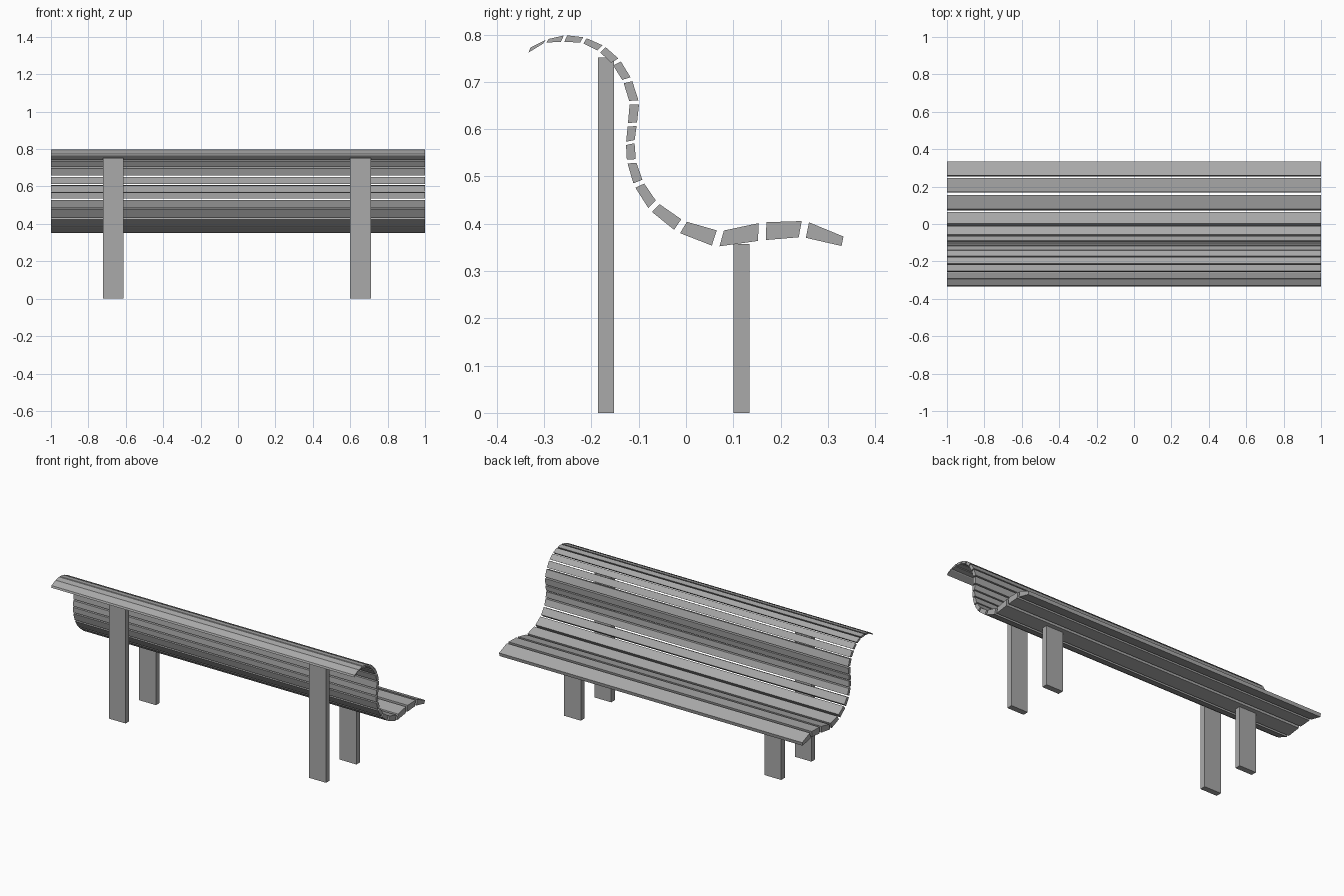
import bpy
import bmesh
from mathutils import Vector

default_cube = bpy.data.objects.get("Cube")
if default_cube:
    bpy.data.objects.remove(default_cube, do_unlink=True)

# One plain grey for the whole bench
grey = bpy.data.materials.new("grey")
grey.use_nodes = True
colour = (0.4, 0.4, 0.4, 1)
grey.diffuse_color = colour
grey.node_tree.nodes["Principled BSDF"].inputs["Base Color"].default_value = colour


def prism(name, profile, x_start, x_end):
    """Extrude a (y, z) profile along x into a flat-shaded solid."""
    bm = bmesh.new()
    face = bm.faces.new([bm.verts.new((x_start, y, z)) for y, z in profile])
    extruded = bmesh.ops.extrude_face_region(bm, geom=[face])["geom"]
    moved = [item for item in extruded if isinstance(item, bmesh.types.BMVert)]
    bmesh.ops.translate(bm, verts=moved, vec=(x_end - x_start, 0, 0))
    bmesh.ops.recalc_face_normals(bm, faces=bm.faces)
    mesh = bpy.data.meshes.new(name)
    bm.to_mesh(mesh)
    bm.free()
    mesh.materials.append(grey)
    obj = bpy.data.objects.new(name, mesh)
    bpy.context.collection.objects.link(obj)
    return obj


# Sitting side of the S-shaped section, from the curled top to the seat edge
sitting_side = [
    (-.329, .773), (-.294, .790), (-.255, .799), (-.214, .794), (-.173, .776),
    (-.140, .747), (-.115, .706), (-.099, .656), (-.104, .610), (-.109, .574),
    (-.106, .533), (-.091, .489), (-.061, .445), (-.005, .406), (.072, .384),
    (.162, .403), (.253, .406), (.333, .373)]

# Underside of the same section, joint by joint
underside = [
    (-.333, .762), (-.299, .783), (-.261, .785), (-.220, .783), (-.184, .765),
    (-.156, .738), (-.133, .701), (-.119, .656), (-.123, .609), (-.127, .570),
    (-.125, .532), (-.110, .481), (-.077, .429), (-.020, .383), (.062, .351),
    (.161, .365), (.246, .372), (.329, .353)]

# Slats: one between each pair of joints, trimmed to leave a gap
trim = 0.09
slat_count = len(sitting_side) - 1
for i in range(slat_count):
    start = 0 if i == 0 else trim
    end = 1 if i == slat_count - 1 else 1 - trim
    top_a, top_b = Vector(sitting_side[i]), Vector(sitting_side[i + 1])
    low_a, low_b = Vector(underside[i]), Vector(underside[i + 1])
    section = [top_a.lerp(top_b, start), top_a.lerp(top_b, end),
               low_a.lerp(low_b, end), low_a.lerp(low_b, start)]
    part = "backrest_slat" if i < 13 else "seat_slat"
    prism(f"{part}_{i + 1}", section, -1, 1)

# Legs: a tall flat pair behind the backrest, a short pair under the seat
for side, x in (("right", -.722), ("left", .6)):
    for part, y, height in (("backrest_leg", -.186, .752), ("seat_leg", .1, .357)):
        section = [(y, 0), (y + .034, 0), (y + .034, height), (y, height)]
        prism(f"{part}_{side}", section, x, x + .111)
